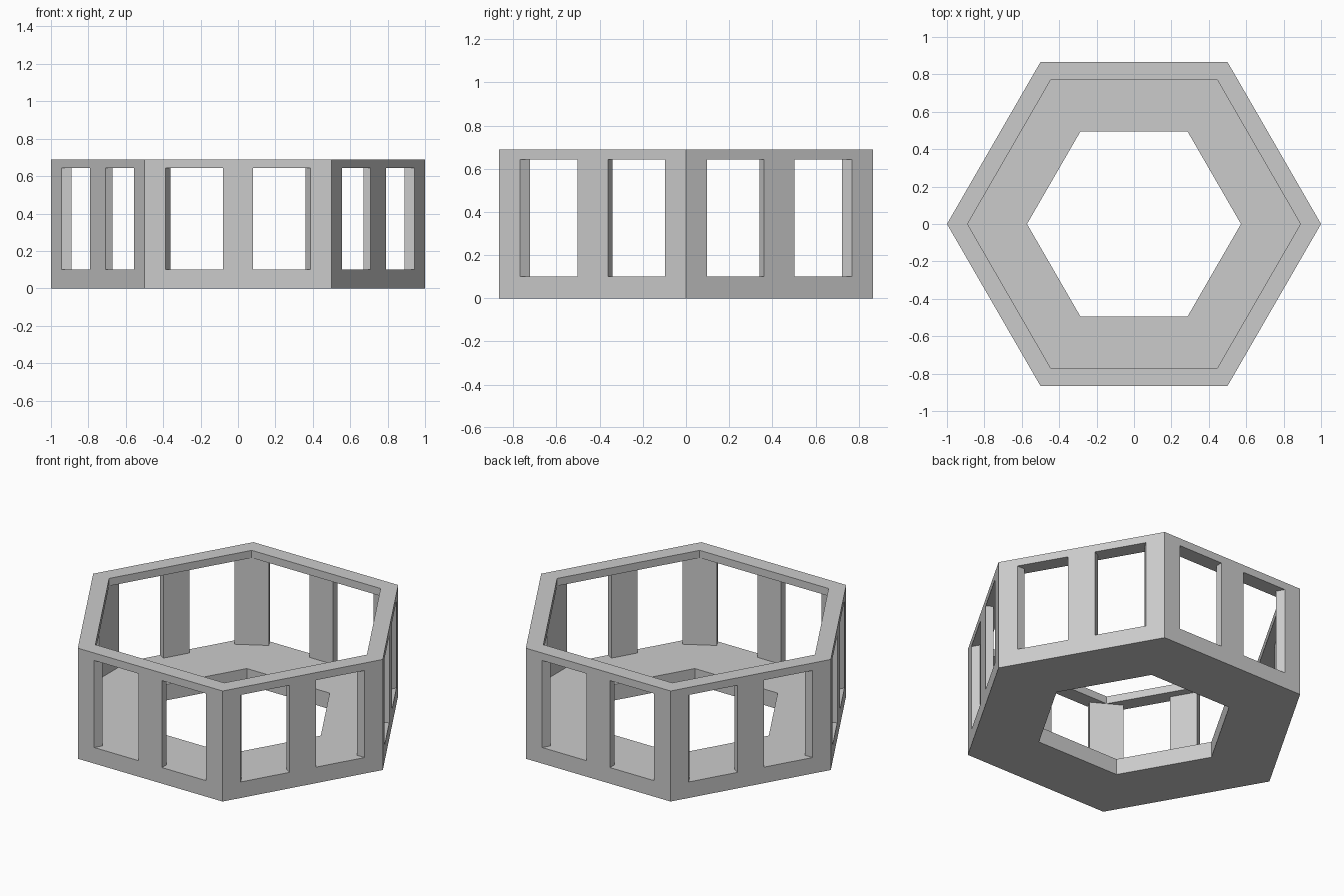
import bpy
import bmesh
from math import sin, cos, pi, radians
from mathutils import Vector, Matrix

default_cube = bpy.data.objects.get("Cube")
if default_cube:
    bpy.data.objects.remove(default_cube, do_unlink=True)

# Main dimensions
OUTER_R = 1.0
RIM_R = 0.89
HOLE_R = 0.572
APOTHEM = OUTER_R * cos(pi / 6)
FLOOR_TOP, RIM_BOTTOM, TOP = 0.10, 0.643, 0.69
POST_HALF, POST_DEPTH = 0.0815, 0.045
CORNER_HALF = 0.098

grey = bpy.data.materials.new("light_grey")
grey.use_nodes = True
colour = (0.6, 0.6, 0.6, 1)
grey.diffuse_color = colour
grey.node_tree.nodes["Principled BSDF"].inputs["Base Color"].default_value = colour


def finish(name, bm):
    bmesh.ops.recalc_face_normals(bm, faces=bm.faces)
    mesh = bpy.data.meshes.new(name)
    bm.to_mesh(mesh)
    bm.free()
    mesh.materials.append(grey)
    obj = bpy.data.objects.new(name, mesh)
    bpy.context.collection.objects.link(obj)
    return obj


def hex_ring(name, outer, inner, z0, z1):
    """Hexagonal ring with a rectangular section."""
    bm = bmesh.new()
    section = [(outer, z0), (outer, z1), (inner, z1), (inner, z0)]
    loops = [[bm.verts.new((r * cos(k * pi / 3), r * sin(k * pi / 3), z))
              for r, z in section] for k in range(6)]
    for k in range(6):
        a, b = loops[k], loops[(k + 1) % 6]
        for i in range(4):
            j = (i + 1) % 4
            bm.faces.new((a[i], a[j], b[j], b[i]))
    return finish(name, bm)


def prism(name, outline, angle):
    """Upright between floor and rim, turned about the centre."""
    bm = bmesh.new()
    turn = Matrix.Rotation(angle, 3, 'Z')
    low = [bm.verts.new(turn @ Vector((x, y, FLOOR_TOP))) for x, y in outline]
    face = bm.faces.new(low)
    up = bmesh.ops.extrude_face_region(bm, geom=[face])["geom"]
    bmesh.ops.translate(bm, vec=(0, 0, RIM_BOTTOM - FLOOR_TOP),
                        verts=[v for v in up if isinstance(v, bmesh.types.BMVert)])
    return finish(name, bm)


# Floor with its hexagonal opening, and the top rim
hex_ring("floor", OUTER_R, HOLE_R, 0, FLOOR_TOP)
hex_ring("top_rim", OUTER_R, RIM_R, RIM_BOTTOM, TOP)

# Corner pillars: sides parallel to the bisector, flat inner face
shoulder = OUTER_R - CORNER_HALF / 3 ** 0.5
corner = [(OUTER_R, 0), (shoulder, CORNER_HALF), (RIM_R, CORNER_HALF),
          (RIM_R, -CORNER_HALF), (shoulder, -CORNER_HALF)]
# Thinner posts in the middle of each side
inner = APOTHEM - POST_DEPTH
post = [(APOTHEM, -POST_HALF), (APOTHEM, POST_HALF),
        (inner, POST_HALF), (inner, -POST_HALF)]

for k in range(6):
    prism(f"corner_pillar_{k + 1}", corner, radians(60 * k))
    prism(f"middle_post_{k + 1}", post, radians(60 * k + 30))
